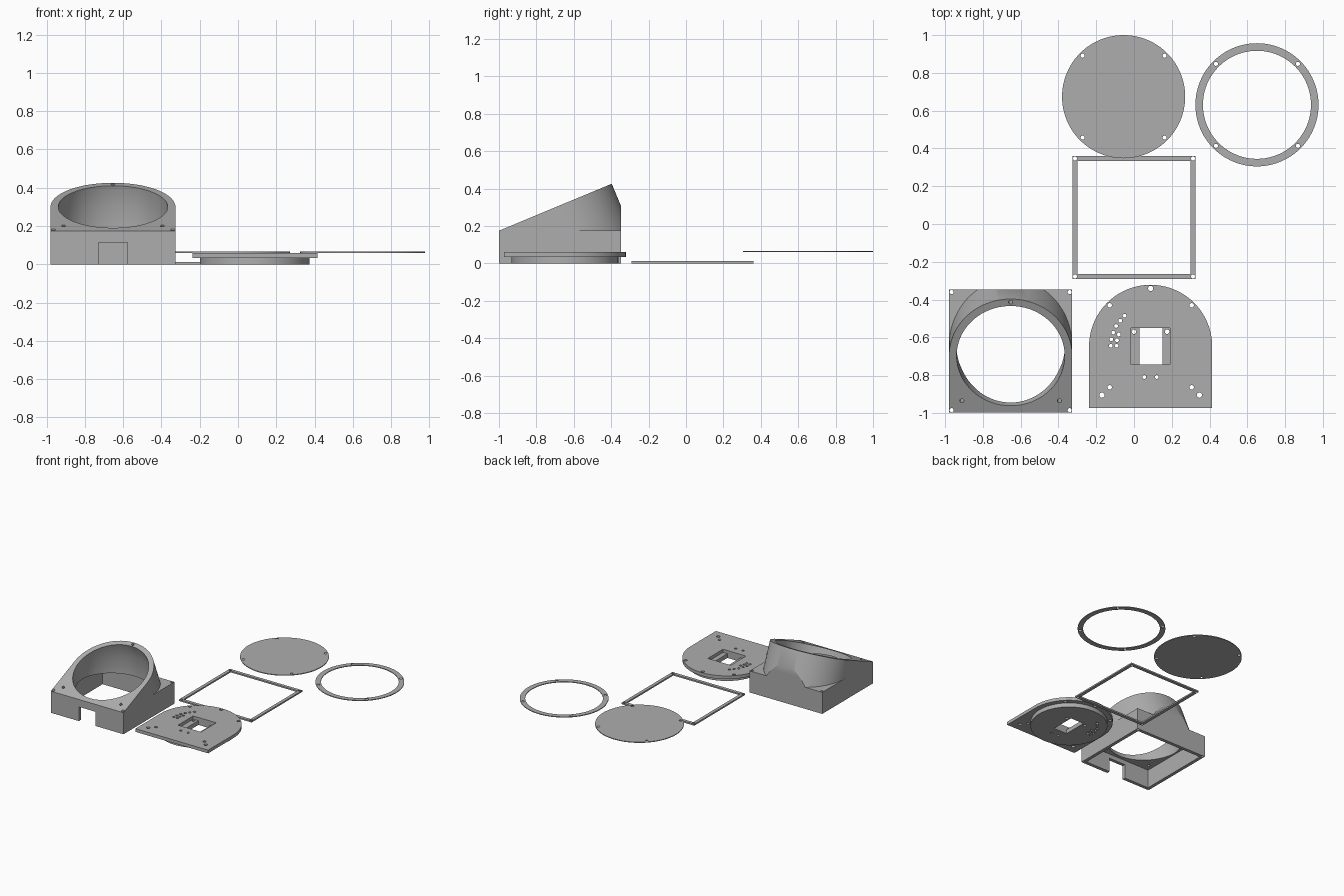
import bpy, bmesh
from math import sin, cos, pi, radians
from mathutils import Vector, Matrix

cube = bpy.data.objects.get("Cube")
if cube:
    bpy.data.objects.remove(cube, do_unlink=True)

R, BORE = 0.326, 0.286          # outer half width, inner radius
SCREW = 0.217                   # screw offset on the round parts
SEG = 96

grey = bpy.data.materials.new("plain_grey")
grey.use_nodes = True
COLOUR = (0.42, 0.42, 0.42, 1)
grey.diffuse_color = COLOUR
grey.node_tree.nodes["Principled BSDF"].inputs["Base Color"].default_value = COLOUR


def add(name, data):
    ob = bpy.data.objects.new(name, data)
    bpy.context.scene.collection.objects.link(ob)
    return ob


def circle(x, y, r, n=SEG):
    return [(x + r * cos(2 * pi * i / n), y + r * sin(2 * pi * i / n)) for i in range(n)]


def hole(x, y, r=0.011):
    return circle(x, y, r, 20)


def rect(x0, x1, y0, y1):
    return [(x0, y0), (x1, y0), (x1, y1), (x0, y1)]


def square(x, y, h):
    return rect(x - h, x + h, y - h, y + h)


def arch(x, y, r):
    """Square front half with a round back half."""
    arc = [(x + r * cos(pi * i / 48), y + r * sin(pi * i / 48)) for i in range(49)]
    return arc + [(x - r, y - r), (x + r, y - r)]


def corners(x, y, d):
    return [(x + sx * d, y + sy * d) for sx in (-1, 1) for sy in (-1, 1)]


def finish(ob):
    """Turn modifiers or curves into a clean shaded mesh."""
    bpy.context.view_layer.update()
    dg = bpy.context.evaluated_depsgraph_get()
    mesh = bpy.data.meshes.new_from_object(ob.evaluated_get(dg))
    bm = bmesh.new()
    bm.from_mesh(mesh)
    bmesh.ops.remove_doubles(bm, verts=bm.verts, dist=0.00005)
    bmesh.ops.recalc_face_normals(bm, faces=bm.faces)
    bm.to_mesh(mesh)
    bm.free()
    mesh.materials.clear()
    mesh.materials.append(grey)
    name, place = ob.name, ob.matrix_world.copy()
    bpy.data.objects.remove(ob, do_unlink=True)
    done = add(name, mesh)
    done.matrix_world = place
    bpy.ops.object.select_all(action='DESELECT')
    done.select_set(True)
    bpy.context.view_layer.objects.active = done
    bpy.ops.object.shade_smooth_by_angle(angle=radians(25))
    return done


def plate(name, z0, z1, outline, holes):
    """Flat sheet with holes, from a filled curve."""
    cu = bpy.data.curves.new(name, 'CURVE')
    cu.dimensions, cu.fill_mode, cu.extrude = '2D', 'BOTH', (z1 - z0) / 2
    for pts in [outline] + holes:
        sp = cu.splines.new('POLY')
        sp.points.add(len(pts) - 1)
        for p, (x, y) in zip(sp.points, pts):
            p.co = (x, y, 0, 1)
        sp.use_cyclic_u = True
    ob = add(name, cu)
    ob.location.z = (z0 + z1) / 2
    return finish(ob)


def loft(name, rings):
    """Closed solid through matching rings of points."""
    bm = bmesh.new()
    loops = [[bm.verts.new(p) for p in ring] for ring in rings]
    n = len(loops[0])
    for a, b in zip(loops, loops[1:]):
        for i in range(n):
            j = (i + 1) % n
            bm.faces.new((a[i], a[j], b[j], b[i]))
    bm.faces.new(loops[0])
    bm.faces.new(loops[-1])
    bmesh.ops.recalc_face_normals(bm, faces=bm.faces)
    mesh = bpy.data.meshes.new(name)
    bm.to_mesh(mesh)
    bm.free()
    return add(name, mesh)


def prism(name, pts, z0, z1, frame=Matrix()):
    return loft(name, [[frame @ Vector((x, y, z)) for x, y in pts] for z in (z0, z1)])


def combine(target, tool, operation):
    mod = target.modifiers.new(operation.lower(), 'BOOLEAN')
    mod.operation, mod.solver, mod.object = operation, 'EXACT', tool
    tool.hide_render = True
    tools.append(tool)


# Round cover disc and clamping ring
dx, dy = -0.055, 0.674
plate("cover_disc", 0.060, 0.066, circle(dx, dy, R),
      [hole(x, y) for x, y in corners(dx, dy, SCREW)])
rx, ry = 0.651, 0.631
plate("clamp_ring", 0.060, 0.066, circle(rx, ry, R),
      [circle(rx, ry, BORE)] + [hole(x, y) for x, y in corners(rx, ry, SCREW)])

# Square base frame
fx, fy = 0, 0.034
plate("base_frame", 0, 0.012, square(fx, fy, R),
      [square(fx, fy, 0.300)] + [hole(x, y) for x, y in corners(fx, fy, 0.3125)])

# Arched face plate with a round boss underneath
px, py = 0.088, -0.648
rim_screws = [(0, 0.307), (-0.258, -0.258), (0.258, -0.258)]
outer_row = [(-0.05, -0.485), (-0.073, -0.512), (-0.095, -0.54),
             (-0.11, -0.575), (-0.12, -0.61), (-0.123, -0.645)]
inner_row = [(-0.08, -0.585), (-0.09, -0.615), (-0.092, -0.645)]
small = [hole(x, y, 0.010) for x, y in outer_row + inner_row + [(0.055, -0.81), (0.12, -0.81)]]
plate("face_plate", 0.034, 0.060, arch(px, py, R),
      [rect(-0.017, 0.19, -0.745, -0.55)] + small
      + [hole(x, y, 0.012) for x, y in corners(px, py, SCREW)]
      + [hole(px + x, py + y, 0.014) for x, y in rim_screws])
plate("face_plate_boss", 0, 0.034, circle(px, py, BORE),
      [rect(0.03, 0.15, -0.745, -0.55)] + small
      + [hole(x, -0.57, 0.012) for x in (0, 0.175)])

# Housing: square base joined to a tilted arched tube
tools = []
bx, by, base_top = -0.653, -0.673, 0.175
tilt = radians(22.6)
frame = (Matrix.Translation((bx, by - R, base_top)) @ Matrix.Rotation(tilt, 4, 'X')
         @ Matrix.Translation((0, R, 0)))
housing = prism("housing", arch(0, 0, R), -0.8, 0, frame)
combine(housing, prism("trim_box", rect(bx - 0.5, bx + 0.5, by - R - 0.2, by + R), 0.05, 1),
        'INTERSECT')
combine(housing, prism("housing_base", square(bx, by, R), 0, base_top), 'UNION')

# Hollow base, cable notch and bore that turns straight down
combine(housing, prism("base_cavity", square(bx, by, 0.299), -0.1, 0.15), 'DIFFERENCE')
combine(housing, prism("cable_notch", rect(bx - 0.075, bx + 0.075, by - R - 0.1, by - 0.25),
                       -0.1, 0.115), 'DIFFERENCE')
top, turn = ([frame @ Vector((x, y, z)) for x, y in circle(0, 0, BORE)] for z in (0.05, -0.114))
low = [p - Vector((0, 0, 0.25)) for p in turn]
combine(housing, loft("bore", [top, turn, low]), 'DIFFERENCE')

# Screw holes in the base corners and in the tilted rim
for x, y in corners(bx, by, 0.3125):
    combine(housing, prism("corner_hole", hole(x, y), -0.1, 0.4), 'DIFFERENCE')
for x, y in rim_screws:
    combine(housing, prism("rim_hole", hole(x, y), -0.06, 0.05, frame), 'DIFFERENCE')
finish(housing)
for tool in tools:
    bpy.data.objects.remove(tool, do_unlink=True)
